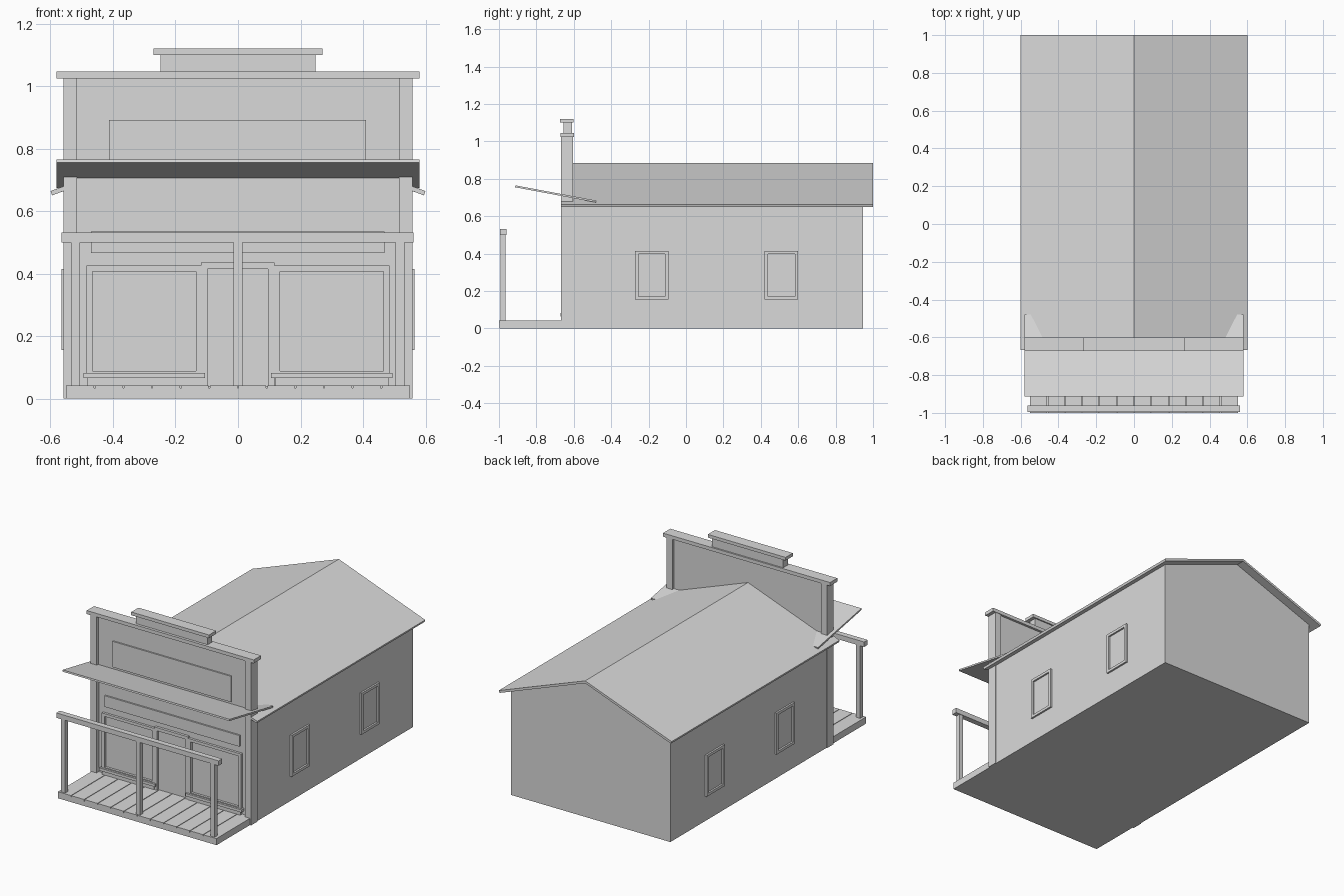
import bpy, bmesh

if "Cube" in bpy.data.objects:
    bpy.data.objects.remove(bpy.data.objects["Cube"])

mat = bpy.data.materials.new("light_grey")
mat.diffuse_color = (0.7, 0.7, 0.7, 1)
mat.use_nodes = True
mat.node_tree.nodes["Principled BSDF"].inputs["Base Color"].default_value = mat.diffuse_color


def finish(name, bm):
    bmesh.ops.recalc_face_normals(bm, faces=bm.faces)
    me = bpy.data.meshes.new(name)
    bm.to_mesh(me)
    bm.free()
    me.materials.append(mat)
    ob = bpy.data.objects.new(name, me)
    bpy.context.collection.objects.link(ob)
    return ob


def prism(name, pts, axis, a, b):
    """Extrude a profile: (x,z) points along y, or (y,z) points along x."""
    bm = bmesh.new()
    place = (lambda p, t: (p[0], t, p[1])) if axis == 'Y' else (lambda p, t: (t, p[0], p[1]))
    f = bm.faces.new([bm.verts.new(place(p, a)) for p in pts])
    r = bmesh.ops.extrude_face_region(bm, geom=[f])
    d = (0, b - a, 0) if axis == 'Y' else (b - a, 0, 0)
    bmesh.ops.translate(bm, vec=d, verts=[v for v in r['geom'] if isinstance(v, bmesh.types.BMVert)])
    return finish(name, bm)


def box(name, x0, x1, y0, y1, z0, z1):
    return prism(name, [(x0, z0), (x1, z0), (x1, z1), (x0, z1)], 'Y', y0, y1)


def frame(name, axis, u0, u1, z0, z1, w, a, b):
    """Rectangular frame ring of border width w, between depths a and b."""
    bm = bmesh.new()
    place = (lambda u, z, t: (u, t, z)) if axis == 'Y' else (lambda u, z, t: (t, u, z))
    rings = []
    for t in (a, b):
        for i in (0, w):
            rings.append([bm.verts.new(place(u, z, t)) for u, z in
                          ((u0 + i, z0 + i), (u1 - i, z0 + i), (u1 - i, z1 - i), (u0 + i, z1 - i))])
    for p, q in ((0, 1), (1, 3), (3, 2), (2, 0)):
        for k in range(4):
            n = (k + 1) % 4
            bm.faces.new((rings[p][k], rings[p][n], rings[q][n], rings[q][k]))
    return finish(name, bm)


# Main building with gable ends
prism("building_body", [(-0.553, 0), (0.553, 0), (0.553, 0.668), (0, 0.872), (-0.553, 0.668)],
      'Y', -0.64, 0.945)

# Roof slab, plus short eave ends beside the false front
prism("roof", [(-0.6, 0.664), (0, 0.885), (0.6, 0.664), (0.595, 0.65), (0, 0.87), (-0.595, 0.65)],
      'Y', -0.64, 1.0)
for s, side in ((-1, "left"), (1, "right")):
    prism(side + "_eave_end", [(s * 0.55, 0.682), (s * 0.6, 0.664), (s * 0.595, 0.65), (s * 0.55, 0.667)],
          'Y', -0.667, -0.64)

# False front
box("front_wall", -0.53, 0.53, -0.645, -0.61, 0, 0.65)
box("parapet_panel", -0.53, 0.53, -0.648, -0.615, 0.65, 1.03)
for s, side in ((-1, "left"), (1, "right")):
    x0, x1 = sorted((s * 0.515, s * 0.558))
    box(side + "_pilaster", x0, x1, -0.667, -0.603, 0, 1.025)
box("parapet_cap", -0.58, 0.58, -0.672, -0.6, 1.024, 1.046)
box("parapet_crest", -0.248, 0.248, -0.655, -0.61, 1.046, 1.1)
box("crest_cap", -0.27, 0.27, -0.673, -0.602, 1.1, 1.12)
box("blank_sign_board", -0.412, 0.41, -0.657, -0.645, 0.73, 0.892)
box("lintel_board", -0.47, 0.468, -0.655, -0.64, 0.465, 0.535)

# Sloping awning, passing through the front wall
prism("awning", [(-0.912, 0.765), (-0.48, 0.684), (-0.482, 0.674), (-0.914, 0.755)], 'X', -0.58, 0.58)

# Shop windows with stepped sills
for s, side in ((-1, "left"), (1, "right")):
    x0, x1 = sorted((s * 0.484, s * 0.116))
    frame(side + "_shop_window_frame", 'Y', x0, x1, 0.07, 0.425, 0.018, -0.66, -0.64)
    box(side + "_window_sill", x0 - 0.01, x1 + 0.01, -0.672, -0.64, 0.065, 0.082)
    box(side + "_sill_base", x0 + 0.003, x1 - 0.003, -0.664, -0.64, 0.04, 0.065)

# Door and its frame
frame("door_frame", 'Y', -0.118, 0.116, 0.02, 0.435, 0.02, -0.661, -0.64)
box("door", -0.098, 0.096, -0.649, -0.64, 0.03, 0.415)

# Side windows
for s, side in ((-1, "left"), (1, "right")):
    for yc, pos in ((-0.183, "front"), (0.51, "rear")):
        frame(f"{side}_{pos}_window_frame", 'X', yc - 0.089, yc + 0.089, 0.155, 0.415, 0.017,
              s * 0.55, s * 0.564)

# Porch deck with planks
box("porch_base", -0.55, 0.55, -0.998, -0.64, 0, 0.034)
n, w = 12, 1.1 / 12
for i in range(n):
    x = -0.55 + i * w
    box(f"porch_plank_{i + 1}", x + (0.002 if i else 0), x + w - (0.002 if i < n - 1 else 0),
        -1.0, -0.64, 0.03 if i else 0.0301, 0.042)

# Porch rail and posts
box("porch_rail", -0.565, 0.562, -0.995, -0.96, 0.5, 0.531)
for x, pos in ((-0.52, "left"), (0, "middle"), (0.518, "right")):
    box(pos + "_rail_post", x - 0.014, x + 0.014, -0.991, -0.964, 0.04, 0.502)
